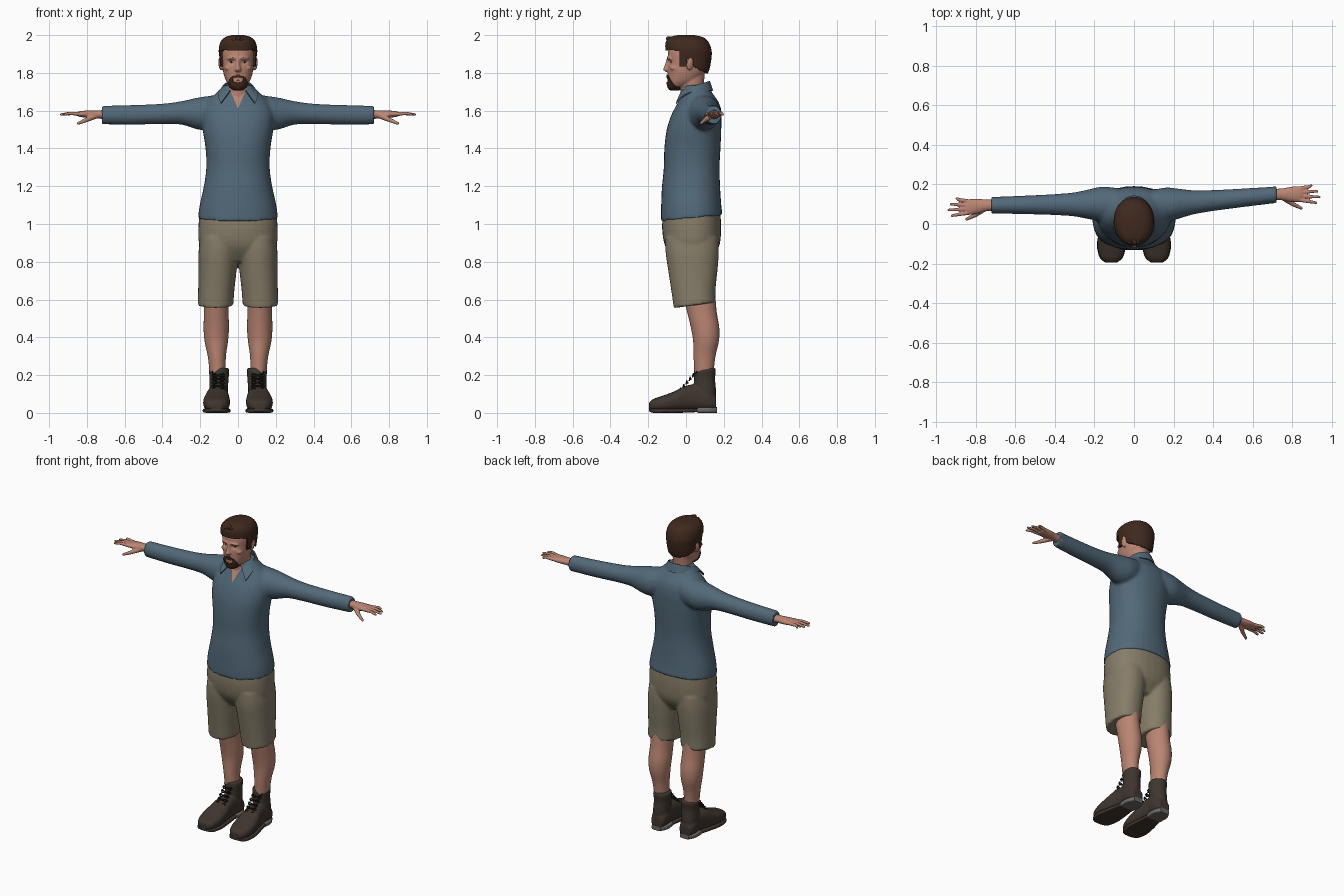
import bpy, bmesh, math, random
from mathutils import Matrix, Vector, Euler

cube = bpy.data.objects.get("Cube")
if cube:
    bpy.data.objects.remove(cube, do_unlink=True)
random.seed(4)


def material(name, *rgb):
    mat = bpy.data.materials.new(name)
    mat.use_nodes = True
    mat.diffuse_color = (*rgb, 1)
    bsdf = mat.node_tree.nodes["Principled BSDF"]
    bsdf.inputs["Base Color"].default_value = (*rgb, 1)
    bsdf.inputs["Roughness"].default_value = 0.8
    return mat


SHIRT = material("slate blue cloth", 0.085, 0.14, 0.19)
SHORTS = material("khaki cloth", 0.24, 0.205, 0.14)
SKIN = material("skin", 0.49, 0.235, 0.17)
HAIR = material("dark brown hair", 0.05, 0.022, 0.013)
LEATHER = material("brown leather", 0.05, 0.036, 0.028)
HEEL = material("grey rubber", 0.15, 0.14, 0.13)
LACE = material("black lace", 0.015, 0.012, 0.011)
EYE = material("eye white", 0.42, 0.38, 0.35)
LIP = material("lip", 0.33, 0.12, 0.095)


def smooth_rows(rows, steps):
    """Catmull-Rom interpolation between section rows."""
    out = []
    for i in range(len(rows) - 1):
        quad = [rows[max(i - 1, 0)], rows[i], rows[i + 1], rows[min(i + 2, len(rows) - 1)]]
        for s in range(steps):
            t = s / steps
            out.append([b + 0.5 * t * (c - a + t * (2*a - 5*b + 4*c - d + t * (3*(b - c) + d - a)))
                        for a, b, c, d in zip(*quad)])
    return out + [list(rows[-1])]


def loft(bm, rows, axis="Z", side=1, power=2.0, count=32, steps=4, tilt=0.0):
    """Skin superellipse rows (along, centre u, centre v, radius u, radius v)."""
    rings = []
    rows = smooth_rows(rows, steps)
    for k, (w, cu, cv, ru, rv) in enumerate(rows):
        ring = []
        for i in range(count):
            a = math.tau * i / count
            c, s = math.cos(a), math.sin(a)
            u = cu + ru * math.copysign(abs(c) ** (2 / power), c)
            dv = rv * math.copysign(abs(s) ** (2 / power), s)
            h = w + tilt * dv * (1 - k / len(rows)) ** 2
            p = {"Z": (u, cv + dv, h), "X": (h, u, cv + dv), "Y": (u, h, cv + dv)}[axis]
            ring.append(bm.verts.new((p[0] * side, p[1], p[2])))
        rings.append(ring)
    for lo, hi in zip(rings, rings[1:]):
        for i in range(count):
            j = (i + 1) % count
            bm.faces.new((lo[i], lo[j], hi[j], hi[i]))
    bm.faces.new(rings[0][::-1])
    bm.faces.new(rings[-1])


def ball(bm, centre, radii, turn=(0, 0, 0)):
    bmesh.ops.create_uvsphere(bm, u_segments=16, v_segments=10, radius=1,
                              matrix=Matrix.LocRotScale(Vector(centre), Euler(turn), Vector(radii)))


def rod(bm, start, end, r1, r2):
    start, end = Vector(start), Vector(end)
    d = end - start
    spin = d.to_track_quat("Z", "Y").to_matrix().to_4x4()
    bmesh.ops.create_cone(bm, cap_ends=True, segments=12, radius1=r1, radius2=r2, depth=d.length,
                          matrix=Matrix.Translation((start + end) / 2) @ spin)
    ball(bm, start, (r1, r1, r1))
    ball(bm, end, (r2, r2, r2))


def finish(name, bm, mat, voxel=0, relax=0, thick=0):
    """Turn a bmesh into an object, optionally fused by voxels and smoothed."""
    bmesh.ops.recalc_face_normals(bm, faces=bm.faces)
    mesh = bpy.data.meshes.new(name)
    bm.to_mesh(mesh)
    bm.free()
    obj = bpy.data.objects.new(name, mesh)
    bpy.context.scene.collection.objects.link(obj)
    if voxel:
        mod = obj.modifiers.new("fuse", "REMESH")
        mod.mode, mod.voxel_size = "VOXEL", voxel
        mod = obj.modifiers.new("relax", "SMOOTH")
        mod.factor, mod.iterations = 0.5, relax
    if thick:
        mod = obj.modifiers.new("thickness", "SOLIDIFY")
        mod.thickness, mod.offset = thick, 0
    if obj.modifiers:
        graph = bpy.context.evaluated_depsgraph_get()
        obj.data = bpy.data.meshes.new_from_object(obj.evaluated_get(graph))
        obj.modifiers.clear()
    obj.data.materials.clear()
    obj.data.materials.append(mat)
    obj.data.shade_smooth()
    obj.data.set_sharp_from_angle(angle=0.9)
    return obj


# Shirt: torso and both sleeves fused
bm = bmesh.new()
loft(bm, [(1.03, 0, .03, .212, .163), (1.1, 0, .027, .203, .159), (1.2, 0, .026, .181, .154),
          (1.3, 0, .03, .168, .148), (1.4, 0, .034, .172, .149), (1.5, 0, .042, .187, .145),
          (1.58, 0, .055, .19, .132), (1.64, 0, .065, .17, .11), (1.69, 0, .06, .12, .082),
          (1.735, 0, .05, .075, .066)], power=2.2, tilt=0.1)
SWING = {1: 0.092, -1: -0.01}
for side, swing in SWING.items():
    sleeve = [(.08, 1.6, .08, .09), (.16, 1.587, .088, .09), (.22, 1.585, .077, .083), (.3, 1.588, .061, .062),
              (.4, 1.583, .053, .054), (.55, 1.578, .047, .052), (.68, 1.577, .043, .05), (.72, 1.577, .043, .05)]
    loft(bm, [(x, .1 + swing * (x - .2), z, ry, rz) for x, z, ry, rz in sleeve], "X", side)
shirt = finish("shirt", bm, SHIRT, 0.009, 5)

# Open neck of the shirt, cut as a clean V
shirt.data.materials.append(SKIN)
slope, base = 0.42, 1.61
bm = bmesh.new()
bm.from_mesh(shirt.data)
for s in (1, -1):
    near = [f for f in bm.faces if f.calc_center_median().y < 0 and f.calc_center_median().z > base - .02]
    geom = set(near) | {e for f in near for e in f.edges} | {v for f in near for v in f.verts}
    bmesh.ops.bisect_plane(bm, geom=list(geom), plane_co=(0, 0, base), plane_no=(s, 0, -slope))
for f in bm.faces:
    c = f.calc_center_median()
    if c.y < .02 and abs(c.x) < (c.z - base) * slope:
        f.material_index = 1
bm.to_mesh(shirt.data)
bm.free()

# Collar: a folded strip around the neck, flaring to two points in front
bm = bmesh.new()
strip = []
for i in range(41):
    t = i / 20 - 1
    s, c, flare = math.sin(2.6 * t), math.cos(2.6 * t), abs(t) ** 5
    top = (.076 * s, .045 + .078 * c, 1.703 + .027 * (1 + c))
    low = ((.094 + .081 * flare) * s, .045 + (.095 + .018 * flare) * c, 1.705 - .067 * flare)
    strip.append([bm.verts.new(p) for p in (top, low)])
for a, b in zip(strip, strip[1:]):
    bm.faces.new((a[0], b[0], b[1], a[1]))
finish("collar", bm, SHIRT, thick=0.007)

# Shorts: hips and two legs fused
bm = bmesh.new()
loft(bm, [(.8, 0, .035, .1, .09), (.88, 0, .033, .198, .142), (.97, 0, .03, .21, .156),
          (1.06, 0, .03, .203, .152)], power=2.3)
for side in (1, -1):
    loft(bm, [(.57, .119, .045, .094, .11), (.65, .115, .04, .096, .117), (.75, .109, .037, .101, .13),
              (.85, .104, .033, .105, .141), (.93, .1, .031, .1, .14)], side=side, power=2.2, tilt=0.14)
finish("shorts", bm, SHORTS, 0.009, 4)

for side, label in ((1, "left"), (-1, "right")):
    # Lower leg
    bm = bmesh.new()
    loft(bm, [(.21, .108, .095, .042, .05), (.3, .112, .098, .048, .058), (.38, .115, .106, .062, .068),
              (.45, .115, .101, .067, .075), (.53, .115, .085, .065, .078), (.62, .115, .07, .066, .085)], side=side)
    finish(label + "_lower_leg", bm, SKIN)

    # Boot: shaft, foot and padded top fused
    bm = bmesh.new()
    loft(bm, [(.06, .104, .1, .05, .058), (.12, .103, .1, .05, .059), (.18, .1, .098, .05, .056),
              (.22, .1, .1, .054, .058), (.238, .1, .1, .05, .056)], side=side)
    loft(bm, [(-.195, .115, .036, .03, .02), (-.172, .115, .042, .055, .032), (-.12, .114, .05, .07, .042),
              (-.06, .112, .062, .069, .053), (0, .108, .077, .059, .067), (.06, .104, .082, .053, .068),
              (.12, .102, .07, .053, .057), (.16, .102, .05, .038, .036)], "Y", side, power=2.5)
    finish(label + "_boot", bm, LEATHER, 0.006, 3)
    bm = bmesh.new()
    loft(bm, [(-.195, .115, .016, .028, .008), (-.17, .115, .012, .058, .012), (-.11, .114, .012, .073, .012),
              (-.04, .111, .012, .066, .012), (.06, .104, .014, .05, .01)], "Y", side, power=5)
    finish(label + "_boot_sole", bm, LEATHER)
    bm = bmesh.new()
    loft(bm, [(.06, .104, .015, .052, .015), (.12, .102, .015, .054, .015),
              (.163, .102, .015, .032, .015)], "Y", side, power=5)
    finish(label + "_boot_heel", bm, HEEL)

    # Laces criss-crossing up the front of the boot
    bm = bmesh.new()
    for i in range(6):
        t = i / 5
        y, z = -.045 + .085 * t, .122 + .095 * t
        for cross in (1, -1):
            rod(bm, (side * .104 - .026 * cross, y + .012, z - .007), (side * .104 + .026 * cross, y + .016, z + .009),
                .004, .004)
            ball(bm, (side * .104 + .03 * cross, y + .018, z), (.006, .006, .006))
    finish(label + "_laces", bm, LACE)

    # Hand: palm, four fingers and thumb fused
    bm = bmesh.new()
    wrist = .1 + SWING[side] * .54
    drift = .1 * SWING[side] - .008
    loft(bm, [(.68, wrist, 1.578, .03, .026), (.74, wrist, 1.58, .029, .022), (.79, wrist + drift / 2, 1.581, .037, .02),
              (.83, wrist + drift, 1.582, .04, .016), (.85, wrist + drift, 1.582, .035, .012)], "X", side)
    for k, tip in zip((-1.5, -.5, .5, 1.5), (.92, .936, .925, .895)):
        y = wrist + drift + .019 * k
        knuckle = (side * .885, y + .006 * k, 1.586)
        rod(bm, (side * .835, y, 1.582), knuckle, .011, .009)
        rod(bm, knuckle, (side * tip, y + .01 * k, 1.58), .009, .007)
    joint = (side * .80, wrist - .048, 1.552)
    rod(bm, (side * .755, wrist - .015, 1.573), joint, .017, .012)
    rod(bm, joint, (side * .845, wrist - .07, 1.533), .012, .008)
    finish(label + "_hand", bm, SKIN, 0.004, 3)

# Head, neck, nose, brow and ears fused
bm = bmesh.new()
loft(bm, [(1.715, 0, -.055, .024, .03), (1.73, 0, -.04, .043, .053), (1.755, 0, -.018, .062, .078),
          (1.79, 0, -.003, .075, .093), (1.82, 0, .004, .081, .101), (1.86, 0, .01, .085, .106),
          (1.9, 0, .012, .087, .108), (1.94, 0, .012, .081, .099), (1.965, 0, .012, .062, .075),
          (1.98, 0, .012, .03, .035)], power=2.25)
loft(bm, [(1.6, 0, .045, .072, .08), (1.66, 0, .045, .064, .074), (1.72, 0, .033, .058, .063),
          (1.8, 0, .03, .06, .07)])
loft(bm, [(1.806, 0, -.095, .012, .014), (1.818, 0, -.1, .018, .022), (1.835, 0, -.097, .012, .018),
          (1.878, 0, -.092, .01, .01)])
for s in (1, -1):
    ball(bm, (.03 * s, -.088, 1.878), (.03, .014, .008), (0, .1 * s, .25 * s))
    ball(bm, (.094 * s, .021, 1.848), (.009, .02, .035), (-.15, .15 * s, .3 * s))
    ball(bm, (.05 * s, -.06, 1.825), (.022, .025, .014))
head = finish("head", bm, SKIN, 0.005, 4)
for v in head.data.vertices:
    if v.co.y < -.04:
        gap = ((abs(v.co.x) - .034) / .018) ** 2 + ((v.co.z - 1.857) / .012) ** 2
        v.co.y += .011 * math.exp(-gap)

# Eyes and eyebrows
for s, label in ((1, "left"), (-1, "right")):
    bm = bmesh.new()
    ball(bm, (.034 * s, -.071, 1.857), (.014, .009, .006))
    finish(label + "_eye", bm, EYE)
    bm = bmesh.new()
    ball(bm, (.034 * s, -.078, 1.857), (.006, .004, .0055))
    finish(label + "_iris", bm, LACE)
    bm = bmesh.new()
    ball(bm, (.036 * s, -.09, 1.879), (.021, .008, .004), (0, .12 * s, .4 * s))
    finish(label + "_eyebrow", bm, HAIR)

# Mouth
bm = bmesh.new()
ball(bm, (0, -.088, 1.766), (.022, .008, .004))
ball(bm, (0, -.088, 1.759), (.018, .009, .005))
finish("lips", bm, LIP)

# Beard: a shell lifted from the chin, leaving the mouth free
bm = bmesh.new()
bm.from_mesh(head.data)


def bearded(p):
    outer = (p.x / .046) ** 2 + ((p.z - 1.748) / .043) ** 2 < 1
    mouth = (p.x / .026) ** 2 + ((p.z - 1.762) / .013) ** 2 < 1
    return p.y < -.035 and outer and not mouth


bmesh.ops.delete(bm, geom=[f for f in bm.faces if not bearded(f.calc_center_median())], context="FACES")
bm.normal_update()
for v in bm.verts:
    v.co += v.normal * .004
finish("beard", bm, HAIR, thick=0.007)


# Hair: a cap trimmed along the hairline
def hairline(y):
    if y < -.03:
        return 1.922 - .1 * (y + .1)
    if y < .004:
        return 1.832
    return 1.875 if y < .036 else 1.84 - .55 * (y - .036)


bm = bmesh.new()
loft(bm, [(1.77, 0, .01, .077, .086), (1.82, 0, .012, .087, .106), (1.88, 0, .015, .092, .114),
          (1.92, 0, .013, .096, .116), (1.96, 0, .006, .088, .108), (1.983, 0, .002, .066, .086),
          (1.994, 0, 0, .03, .045)], count=80, steps=8, power=2.15)
centres = [(f, f.calc_center_median()) for f in bm.faces]
bmesh.ops.delete(bm, geom=[f for f, c in centres if c.z < hairline(c.y)], context="FACES")
finish("hair_cap", bm, HAIR, thick=0.012)

# Swept-up tufts along the fringe and crown
bm = bmesh.new()
for row in range(4):
    for k in range(-3, 4):
        y = -.082 + .035 * row + .003 * k * k
        z = 1.974 + .006 * min(row, 1) - .0035 * k * k + random.uniform(-.004, .003)
        ball(bm, (.02 * k, y, z), (.015, .026, .016), (-.35 + .2 * row, 0, random.uniform(-.4, .4)))
finish("hair_tufts", bm, HAIR)
